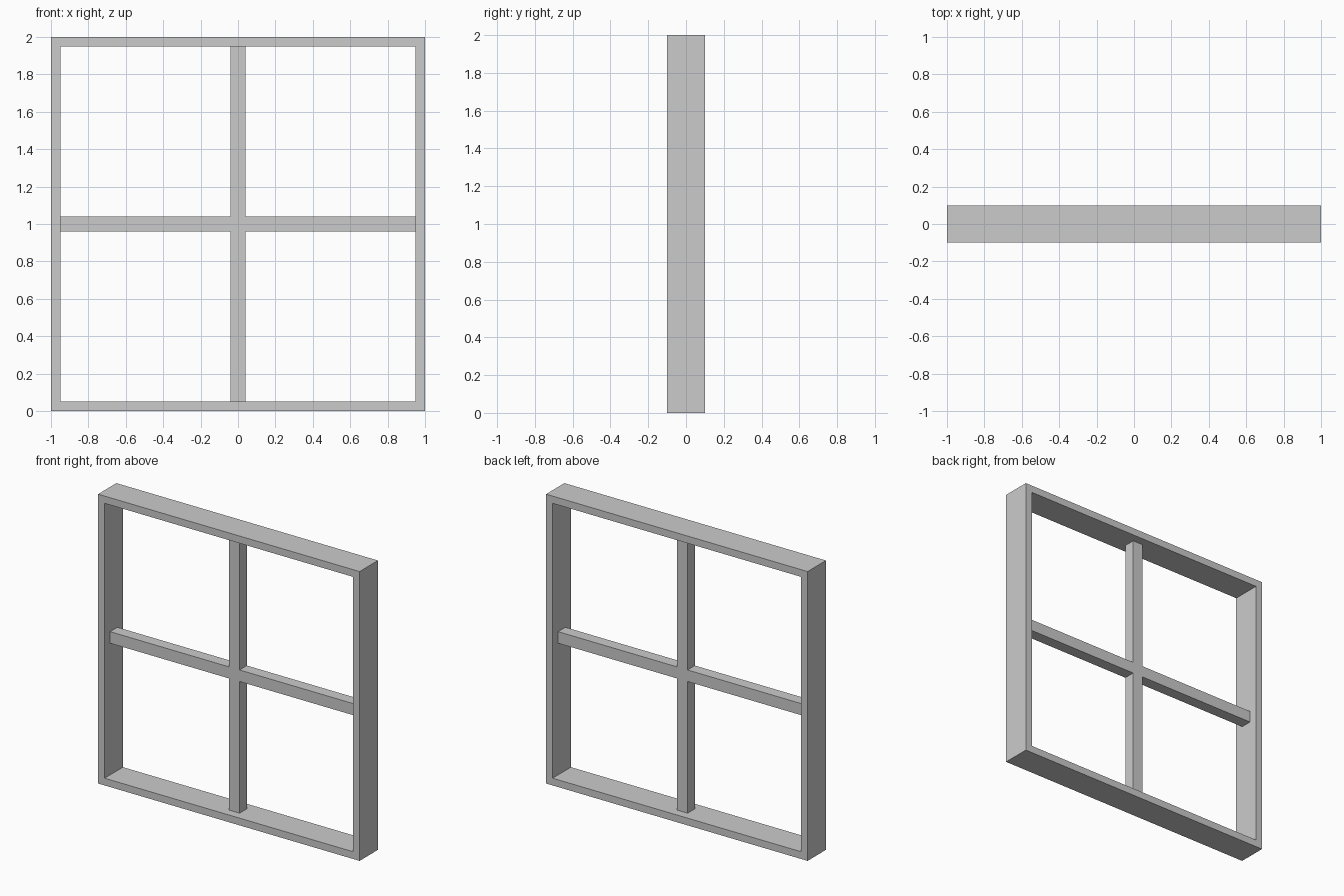
import bpy, bmesh

if "Cube" in bpy.data.objects:
    bpy.data.objects.remove(bpy.data.objects["Cube"])


def new_object(name, bm):
    bmesh.ops.recalc_face_normals(bm, faces=bm.faces)
    mesh = bpy.data.meshes.new(name)
    bm.to_mesh(mesh)
    bm.free()
    obj = bpy.data.objects.new(name, mesh)
    bpy.context.collection.objects.link(obj)
    return obj


def extrude_back(bm, depth):
    """Give flat front faces (at y = -depth/2) a solid depth."""
    res = bmesh.ops.extrude_face_region(bm, geom=bm.faces[:], use_keep_orig=True)
    moved = [g for g in res["geom"] if isinstance(g, bmesh.types.BMVert)]
    bmesh.ops.translate(bm, verts=moved, vec=(0, depth, 0))


SIZE, BORDER, DEPTH = 2.0, 0.05, 0.2
BAR = 0.08
MID = SIZE / 2

# Outer frame: a square ring extruded through its depth
bm = bmesh.new()
corners = [(-1, -1), (1, -1), (1, 1), (-1, 1)]
outer, inner = [
    [bm.verts.new((x * h, -DEPTH / 2, MID + z * h)) for x, z in corners]
    for h in (MID, MID - BORDER)
]
for i in range(4):
    j = (i + 1) % 4
    bm.faces.new((outer[i], outer[j], inner[j], inner[i]))
extrude_back(bm, DEPTH)
new_object("window_frame", bm)

# Glazing bars: one plus-shaped profile, made by turning one arm four times
bm = bmesh.new()
b, reach = BAR / 2, MID - BORDER
arm = [(b, -b), (reach, -b), (reach, b)]
profile = []
for i in range(4):
    profile += arm
    arm = [(-z, x) for x, z in arm]
bm.faces.new([bm.verts.new((x, -b, MID + z)) for x, z in profile])
extrude_back(bm, BAR)
new_object("glazing_bars", bm)
